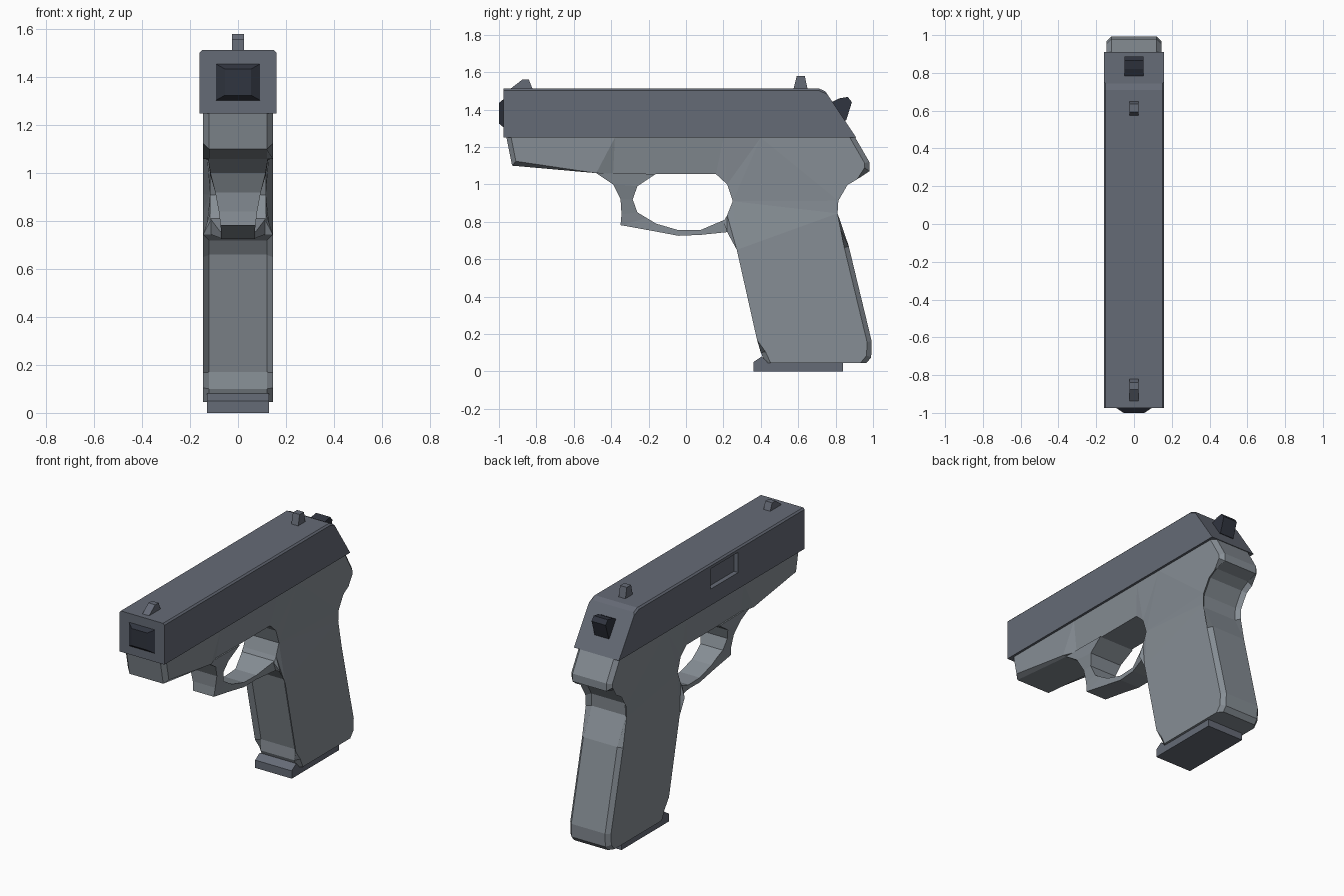
import bpy, bmesh

if "Cube" in bpy.data.objects:
    bpy.data.objects.remove(bpy.data.objects["Cube"])

def material(name, rgb):
    m = bpy.data.materials.new(name)
    m.diffuse_color = (*rgb, 1)
    m.use_nodes = True
    m.node_tree.nodes["Principled BSDF"].inputs["Base Color"].default_value = m.diffuse_color
    return m

STEEL = material("slide_grey", (0.13, 0.145, 0.18))
GREY = material("frame_grey", (0.24, 0.27, 0.30))
DARK = material("dark_metal", (0.03, 0.035, 0.05))

def finish(name, bm, mat):
    bmesh.ops.recalc_face_normals(bm, faces=bm.faces)
    me = bpy.data.meshes.new(name)
    bm.to_mesh(me)
    bm.free()
    if mat:
        me.materials.append(mat)
    ob = bpy.data.objects.new(name, me)
    bpy.context.scene.collection.objects.link(ob)
    return ob

def plate(name, pts, w, mat, chamfer=0, edges=(), width_at=None):
    """Side profile (y, z) extruded to x = -w..w; listed profile edges are chamfered."""
    bm = bmesh.new()
    n = len(pts)
    sides = [[bm.verts.new((s * w, y, z)) for y, z in pts] for s in (-1, 1)]
    for loop in sides:
        bm.faces.new(loop)
    for i in range(n):
        j = (i + 1) % n
        bm.faces.new((sides[0][i], sides[0][j], sides[1][j], sides[1][i]))
    if edges:
        picked = [bm.edges.get((s[i], s[(i + 1) % n])) for s in sides for i in edges]
        bmesh.ops.bevel(bm, geom=picked, offset=chamfer, segments=1, affect='EDGES')
    if width_at:
        for v in bm.verts:
            v.co.x *= width_at(v.co.y, v.co.z)
        bmesh.ops.triangulate(bm, faces=[f for f in bm.faces if len(f.verts) > 4])
    return finish(name, bm, mat)

# slide with a sloped rear and a shallow ejection port on the left side
slide = plate("slide", [(-0.975, 1.25), (-0.975, 1.513), (0.71, 1.513), (0.745, 1.497), (0.91, 1.25)],
              0.16, STEEL, 0.01, (1, 2))
cutter = plate("port_cutter", [(-0.30, 1.355), (-0.30, 1.485), (-0.02, 1.485), (-0.02, 1.355)], 0.03, None)
cutter.location.x = -0.16
cutter.hide_render = True
cutter.display_type = 'WIRE'
cut = slide.modifiers.new("port", 'BOOLEAN')
cut.operation = 'DIFFERENCE'
cut.object = cutter

# frame and grip, thinner around the trigger opening
def waist(y, z):
    return 0.8 if -0.40 < y < 0.26 and 0.78 < z < 1.07 else 1.0

frame_pts = [
    (-0.96, 1.25), (-0.93, 1.10), (-0.48, 1.06), (-0.39, 1.055), (-0.16, 1.055), (0.16, 1.055),
    (0.22, 1.0), (0.25, 0.91), (0.22, 0.835), (0.20, 0.80), (0.22, 0.745), (0.255, 0.72),
    (0.295, 0.66), (0.405, 0.17), (0.40, 0.10), (0.425, 0.045),
    (0.965, 0.045), (0.99, 0.075), (0.993, 0.16), (0.87, 0.67), (0.785, 0.84), (0.79, 0.92),
    (0.845, 1.015), (0.905, 1.05), (0.98, 1.07), (0.98, 1.12), (0.905, 1.25),
    (0.40, 1.25), (0.20, 1.25), (-0.38, 1.25), (-0.48, 1.25)]
frame = plate("frame_and_grip", frame_pts, 0.145, GREY, 0.025,
              (0, 1, 11, 12, 13, 14, 16, 17, 18, 19, 20, 21, 22, 23, 24, 25), waist)

# trigger guard: outer point, inner point, half width
stations = [
    ((-0.48, 1.06), (-0.16, 1.056), 0.125), ((-0.39, 1.0), (-0.26, 0.99), 0.115),
    ((-0.35, 0.92), (-0.285, 0.92), 0.095), ((-0.345, 0.84), (-0.26, 0.85), 0.08),
    ((-0.35, 0.782), (-0.21, 0.82), 0.073), ((-0.20, 0.755), (-0.16, 0.79), 0.07),
    ((-0.04, 0.725), (-0.04, 0.755), 0.07), ((0.08, 0.73), (0.08, 0.757), 0.075),
    ((0.225, 0.745), (0.205, 0.81), 0.115)]
bm = bmesh.new()
rings = [[bm.verts.new((s * w, *p)) for s, p in ((-1, o), (1, o), (1, i), (-1, i))]
         for o, i, w in stations]
for a, b in zip(rings, rings[1:]):
    for k in range(4):
        m = (k + 1) % 4
        bm.faces.new((a[k], a[m], b[m], b[k]))
bm.faces.new(rings[0])
bm.faces.new(rings[-1])
finish("trigger_guard", bm, GREY)

# magazine base with a raised front lip
plate("magazine_base", [(0.36, 0), (0.84, 0), (0.84, 0.055), (0.43, 0.055), (0.405, 0.08), (0.36, 0.05)],
      0.13, STEEL)

# sights
plate("front_sight", [(-0.94, 1.51), (-0.875, 1.56), (-0.84, 1.56), (-0.82, 1.51)], 0.024, STEEL)
plate("rear_sight", [(0.575, 1.51), (0.592, 1.58), (0.635, 1.58), (0.65, 1.51)], 0.024, STEEL)

# hammer
plate("hammer", [(0.75, 1.425), (0.82, 1.46), (0.865, 1.467), (0.887, 1.44), (0.87, 1.385),
                 (0.855, 1.34), (0.80, 1.35)], 0.05, DARK)

# muzzle: tapered block standing proud of the slide face
bm = bmesh.new()
back, tip = [[bm.verts.new((sx * hx, y, 1.38 + sz * hz)) for sx, sz in ((-1, -1), (1, -1), (1, 1), (-1, 1))]
             for hx, hz, y in ((0.10, 0.08, -0.97), (0.055, 0.055, -1.0))]
for k in range(4):
    m = (k + 1) % 4
    bm.faces.new((back[k], back[m], tip[m], tip[k]))
bm.faces.new(back)
bm.faces.new(tip)
finish("muzzle", bm, DARK)
